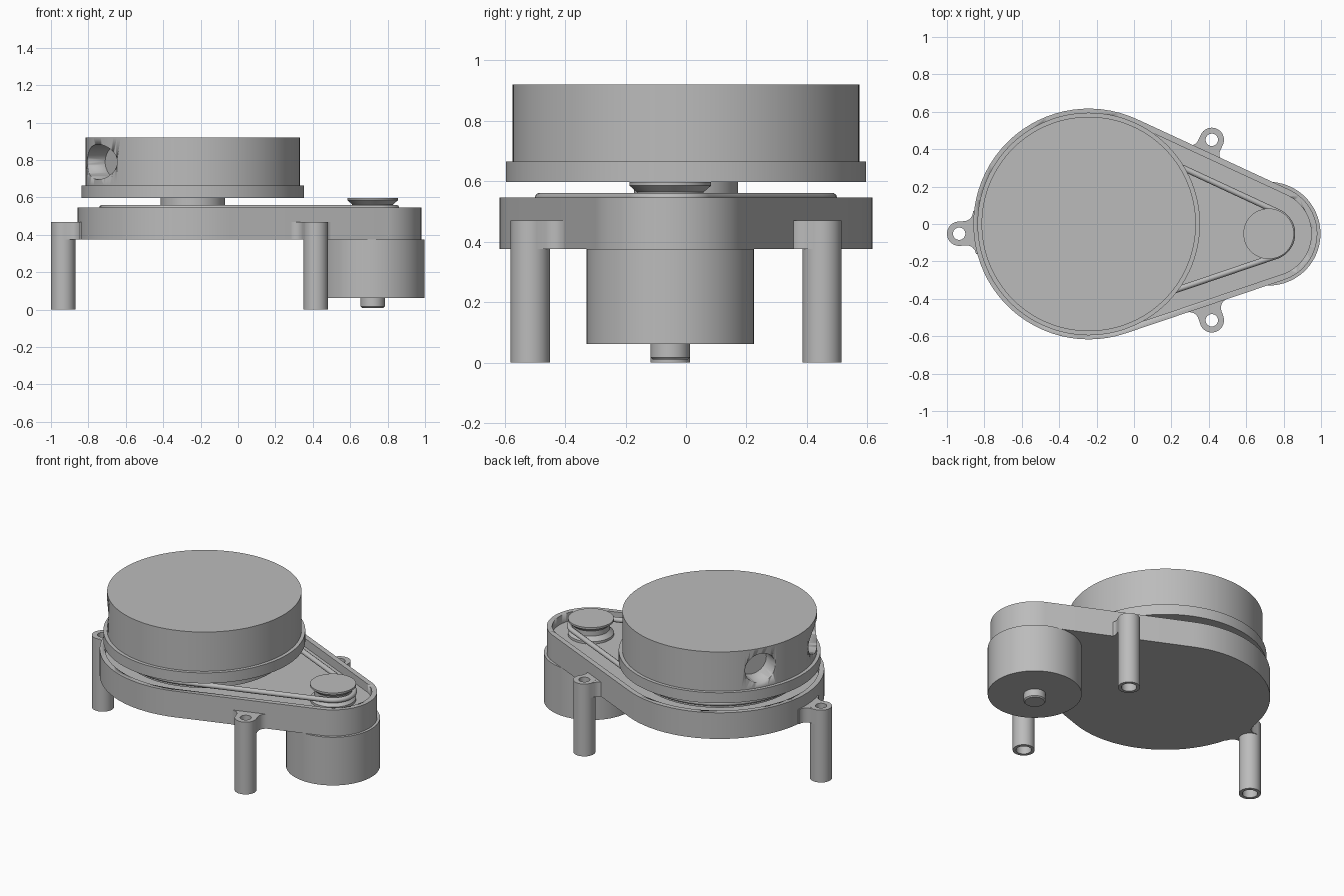
import bpy, bmesh, math
from mathutils import Matrix, Vector

cube = bpy.data.objects.get("Cube")
if cube:
    bpy.data.objects.remove(cube, do_unlink=True)

grey = bpy.data.materials.new("plain grey")
grey.use_nodes = True
grey.diffuse_color = (0.5, 0.5, 0.5, 1)
grey.node_tree.nodes["Principled BSDF"].inputs["Base Color"].default_value = (0.5, 0.5, 0.5, 1)

BIG = Vector((-0.242, 0))      # platter axis
SMALL = Vector((0.72, -0.052))  # motor axis


def finish(name, bm, smooth=True):
    bmesh.ops.recalc_face_normals(bm, faces=bm.faces)
    mesh = bpy.data.meshes.new(name)
    bm.to_mesh(mesh)
    bm.free()
    mesh.materials.append(grey)
    obj = bpy.data.objects.new(name, mesh)
    bpy.context.collection.objects.link(obj)
    bpy.ops.object.select_all(action='DESELECT')
    bpy.context.view_layer.objects.active = obj
    obj.select_set(True)
    if smooth:
        bpy.ops.object.shade_smooth_by_angle(angle=math.radians(30))
    return obj


def prism(name, outline, z0, z1):
    bm = bmesh.new()
    face = bm.faces.new([bm.verts.new((p[0], p[1], z0)) for p in outline])
    out = bmesh.ops.extrude_face_region(bm, geom=[face])
    top = [v for v in out["geom"] if isinstance(v, bmesh.types.BMVert)]
    bmesh.ops.translate(bm, verts=top, vec=(0, 0, z1 - z0))
    return finish(name, bm)


def lathe(name, centre, profile, steps=96, closed=False):
    """Spin (radius, z) points round a vertical axis; open profiles get caps."""
    bm = bmesh.new()
    rings = []
    for r, z in profile:
        rings.append([bm.verts.new((centre[0] + r * math.cos(a), centre[1] + r * math.sin(a), z))
                      for a in (math.tau * i / steps for i in range(steps))])
    pairs = list(zip(rings, rings[1:]))
    if closed:
        pairs.append((rings[-1], rings[0]))
    else:
        bm.faces.new(rings[0])
        bm.faces.new(rings[-1])
    for lo, hi in pairs:
        for i in range(steps):
            j = (i + 1) % steps
            bm.faces.new((lo[i], lo[j], hi[j], hi[i]))
    return finish(name, bm)


def hull(r_big, r_small, steps=48):
    """Outline of a loop drawn tight round the two axes."""
    d = SMALL - BIG
    axis = math.atan2(d.y, d.x)
    half = math.acos((r_big - r_small) / d.length)
    pts = []
    for c, r, start, end in ((SMALL, r_small, axis - half, axis + half),
                             (BIG, r_big, axis + half, axis + math.tau - half)):
        for i in range(steps + 1):
            a = start + (end - start) * i / steps
            pts.append((c.x + r * math.cos(a), c.y + r * math.sin(a)))
    return pts, axis, half


def cut(obj, cutter):
    mod = obj.modifiers.new("cut", 'BOOLEAN')
    mod.object = cutter
    mod.operation = 'DIFFERENCE'
    mod.solver = 'EXACT'
    bpy.context.view_layer.objects.active = obj
    bpy.ops.object.modifier_apply(modifier=mod.name)
    bpy.data.objects.remove(cutter, do_unlink=True)


# Base tray with a raised rim
outline, axis, half = hull(0.617, 0.26)
tray = prism("base_tray", outline, 0.375, 0.545)
cut(tray, prism("tray_cutter", hull(0.585, 0.228)[0], 0.49, 0.7))

# Motor and its lower shaft
lathe("motor", SMALL, [(0.277, 0.062), (0.277, 0.375)])
lathe("motor_shaft", SMALL, [(0.058, 0.01), (0.065, 0.017), (0.065, 0.07)], 48)

# Drive pulley with a V groove
lathe("drive_pulley", SMALL, [(0.135, 0.488), (0.135, 0.505), (0.11, 0.53),
                              (0.11, 0.563), (0.135, 0.585), (0.135, 0.597)])

# Platter pulley, spindle and platter
lathe("platter_pulley", BIG, [(0.472, 0.51), (0.472, 0.556)])
lathe("spindle", BIG, [(0.172, 0.485), (0.172, 0.6)])
platter = lathe("platter", BIG, [(0.595, 0.597), (0.595, 0.665), (0.573, 0.665), (0.573, 0.92)], 128)

# Side recesses in the platter: angle, half width
for angle, width in ((150, 0.098), (208, 0.17)):
    a = math.radians(angle)
    bm = bmesh.new()
    bmesh.ops.create_cone(bm, cap_ends=True, segments=48, radius1=1, radius2=1, depth=0.3)
    place = (Matrix.Translation((BIG.x + 0.59 * math.cos(a), 0.59 * math.sin(a), 0.79))
             @ Matrix.Rotation(a, 4, 'Z') @ Matrix.Rotation(math.pi / 2, 4, 'Y')
             @ Matrix.Diagonal((0.094, width, 1, 1)))
    bmesh.ops.transform(bm, matrix=place, verts=bm.verts)
    cut(platter, finish("recess_cutter", bm))

# Round drive belt
curve = bpy.data.curves.new("belt_path", 'CURVE')
curve.dimensions = '3D'
curve.bevel_depth = 0.016
curve.bevel_resolution = 3
path = hull(0.484, 0.126)[0]
spline = curve.splines.new('POLY')
spline.points.add(len(path) - 1)
for point, p in zip(spline.points, path):
    point.co = (p[0], p[1], 0.545, 1)
spline.use_cyclic_u = True
for s in curve.splines:
    s.use_smooth = True
curve.materials.append(grey)
belt = bpy.data.objects.new("drive_belt", curve)
bpy.context.collection.objects.link(belt)

# Hollow legs, each joined to the tray by a filleted bracket
R, F = 0.065, 0.05
legs = (("left_front_leg", (0.416, -0.515), axis - half),
        ("left_back_leg", (0.416, 0.45), axis + half),
        ("right_leg", (-0.935, -0.052), math.pi + 0.07))
for name, c, a in legs:
    lathe(name, c, [(R, 0), (R, 0.47), (0.033, 0.47), (0.033, 0.42), (0.045, 0.42), (0.045, 0)],
          40, closed=True)
    # half outline in (outward, sideways) offsets from the leg centre
    side = [(-0.12, R + F)]
    for i in range(9):
        t = math.pi / 2 * i / 8
        side.append((-0.082 + F * (1 - math.cos(t)), R + F * (1 - math.sin(t))))
    side.append((0, R))
    # notch follows the leg bore so the hole stays open
    bore = [(0.05 * math.cos(t), 0.05 * math.sin(t))
            for t in (math.pi / 2 + math.pi * i / 12 for i in range(13))]
    shape = side + bore + [(u, -v) for u, v in reversed(side)]
    ca, sa = math.cos(a), math.sin(a)
    prism(name + "_bracket",
          [(c[0] + u * ca - v * sa, c[1] + u * sa + v * ca) for u, v in shape], 0.375, 0.469)
